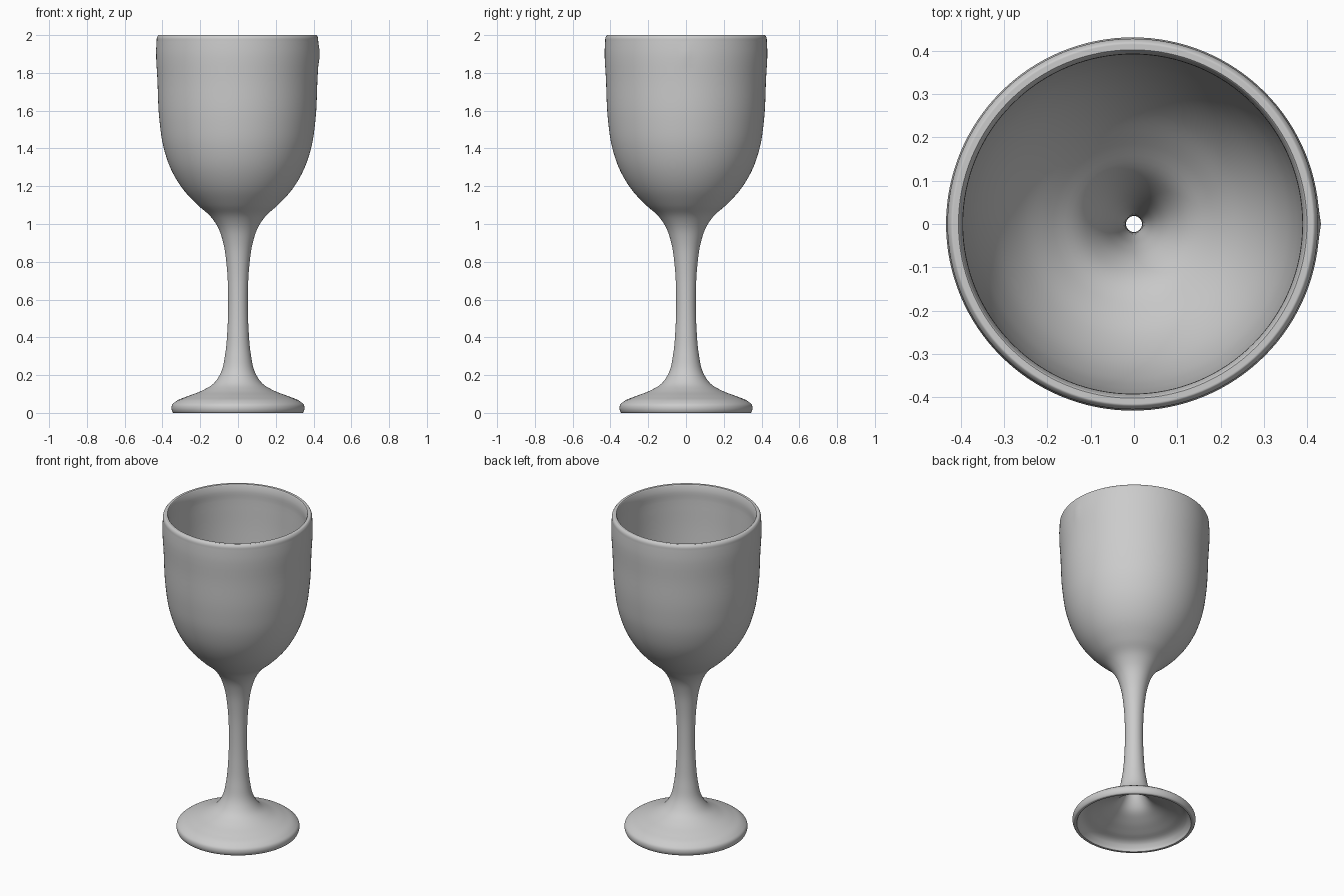
import bpy, bmesh, math
from mathutils import Vector

if "Cube" in bpy.data.objects:
    bpy.data.objects.remove(bpy.data.objects["Cube"])

SEGMENTS = 128
STEPS = 5

# Half profiles (radius, height): outside from foot to rim, inside from rim to foot
outside = [(.342, .0), (.351, .015), (.350, .04), (.33, .06), (.27, .087), (.19, .118),
           (.13, .155), (.092, .21), (.068, .31), (.056, .44), (.052, .6), (.06, .78),
           (.078, .9), (.105, .98), (.145, 1.04), (.212, 1.1), (.29, 1.185), (.352, 1.29),
           (.392, 1.41), (.413, 1.55), (.423, 1.75), (.428, 1.965), (.425, 1.99), (.417, 2.0)]
inside = [(.402, 2.0), (.396, 1.985), (.393, 1.9), (.388, 1.7), (.378, 1.55), (.357, 1.42),
          (.318, 1.305), (.258, 1.205), (.185, 1.125), (.12, 1.06), (.08, .99), (.052, .9),
          (.034, .78), (.02, .6), (.02, .44), (.032, .3), (.056, .2), (.095, .14),
          (.16, .1), (.24, .067), (.305, .04), (.322, .015), (.328, .0)]


def smooth_loop(points, steps):
    """Catmull-Rom curve through a closed ring of profile points."""
    pts = [Vector(p) for p in points]
    n, result = len(pts), []
    for i in range(n):
        a, b, c, d = (pts[(i + k) % n] for k in (-1, 0, 1, 2))
        # non-uniform tangents keep short corner spans from overshooting
        ab, bc, cd = (max((q - p).length, 1e-5) for p, q in ((a, b), (b, c), (c, d)))
        m1 = ((b - a) / ab * bc + (c - b) / bc * ab) / (ab + bc) * bc
        m2 = ((c - b) / bc * cd + (d - c) / cd * bc) / (bc + cd) * bc
        for s in range(steps):
            t = s / steps
            result.append(b * (2*t**3 - 3*t**2 + 1) + m1 * (t**3 - 2*t**2 + t)
                          + c * (3*t**2 - 2*t**3) + m2 * (t**3 - t**2))
    return result


# Hollow goblet: closed wall section turned around z
profile = smooth_loop(outside + inside, STEPS)
bm = bmesh.new()
rings = []
for i in range(SEGMENTS):
    a = 2 * math.pi * i / SEGMENTS
    rings.append([bm.verts.new((r * math.cos(a), r * math.sin(a), max(0, min(2, z))))
                  for r, z in profile])
n = len(profile)
for i in range(SEGMENTS):
    here, after = rings[i], rings[(i + 1) % SEGMENTS]
    for j in range(n):
        k = (j + 1) % n
        bm.faces.new((here[j], after[j], after[k], here[k]))

# Small nub on the right side just below the rim, and the slight bowl offset
for v in bm.verts:
    if v.co.x > .41 and v.co.z > 1.7:
        v.co.x += .008 * math.exp(-(v.co.y / .02) ** 2 - ((v.co.z - 1.9) / .025) ** 2)
    if v.co.z > 1:
        v.co.x -= .003 * min(1, (v.co.z - 1) / .3)
bmesh.ops.recalc_face_normals(bm, faces=bm.faces)

mesh = bpy.data.meshes.new("goblet")
bm.to_mesh(mesh)
bm.free()
goblet = bpy.data.objects.new("goblet", mesh)
bpy.context.collection.objects.link(goblet)
bpy.context.view_layer.objects.active = goblet
goblet.select_set(True)
bpy.ops.object.shade_smooth_by_angle(angle=math.radians(40))
